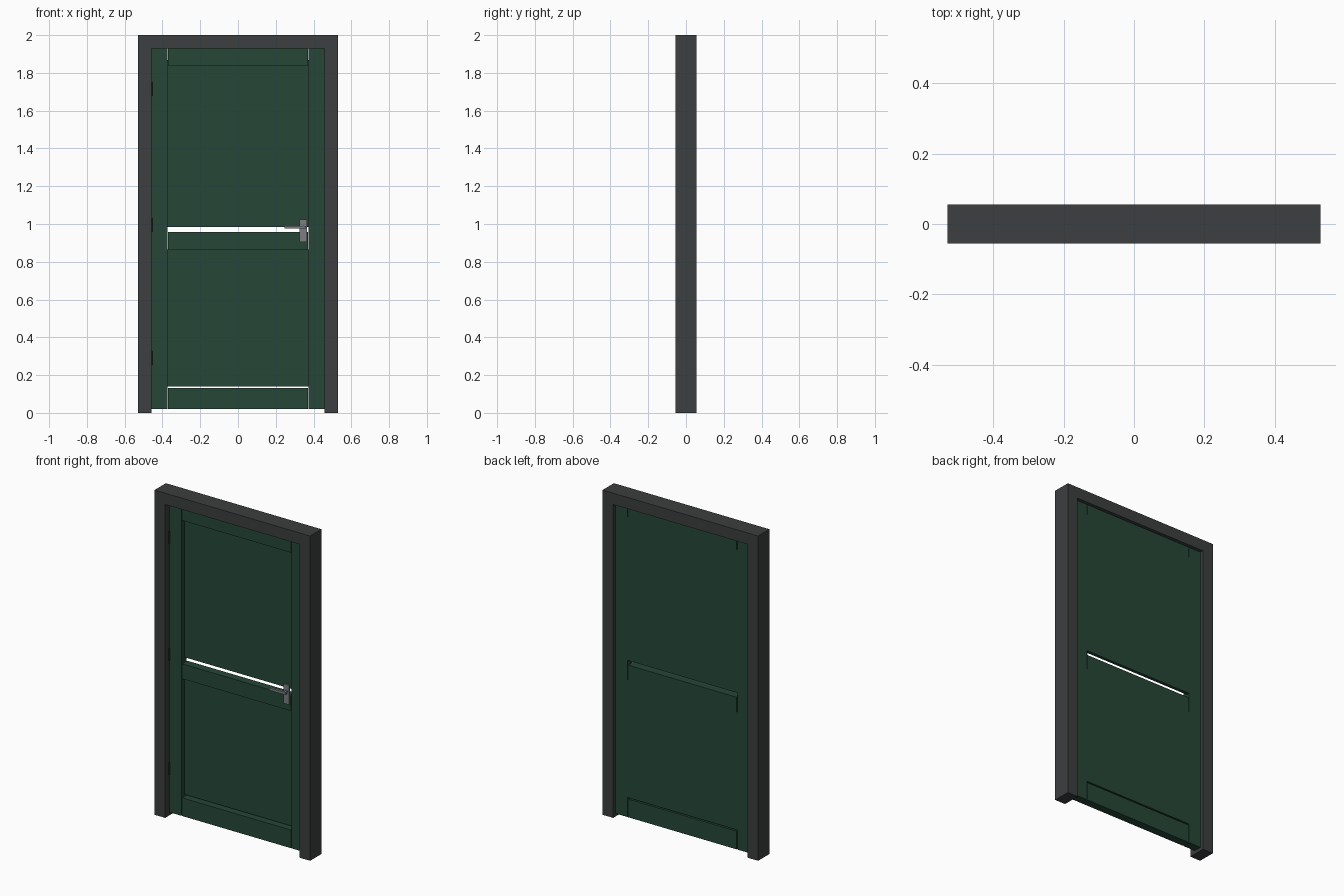
import bpy, bmesh
from mathutils import Vector

if "Cube" in bpy.data.objects:
    bpy.data.objects.remove(bpy.data.objects["Cube"])


def material(name, rgb):
    m = bpy.data.materials.new(name)
    m.diffuse_color = (*rgb, 1)
    m.use_nodes = True
    m.node_tree.nodes["Principled BSDF"].inputs["Base Color"].default_value = m.diffuse_color
    return m


GREEN = material("green_paint", (0.019, 0.062, 0.038))
DARK = material("dark_grey_paint", (0.045, 0.049, 0.05))
STEEL = material("steel", (0.2, 0.21, 0.22))
BLACK = material("hinge_black", (0.02, 0.02, 0.022))


def add(name, bm, mat):
    me = bpy.data.meshes.new(name)
    bm.to_mesh(me)
    bm.free()
    me.materials.append(mat)
    ob = bpy.data.objects.new(name, me)
    bpy.context.collection.objects.link(ob)
    return ob


def box(name, x, y, z, mat):
    bm = bmesh.new()
    bmesh.ops.create_cube(bm, size=1)
    lo, hi = Vector((x[0], y[0], z[0])), Vector((x[1], y[1], z[1]))
    for v in bm.verts:
        v.co = Vector([(lo[i] + hi[i]) / 2 + v.co[i] * (hi[i] - lo[i]) for i in range(3)])
    return add(name, bm, mat)


def cylinder(name, center, radius, length, axis, mat):
    bm = bmesh.new()
    bmesh.ops.create_cone(bm, cap_ends=True, segments=16, radius1=radius,
                          radius2=radius, depth=length)
    rot = Vector((0, 0, 1)).rotation_difference(Vector(axis)).to_matrix()
    for v in bm.verts:
        v.co = rot @ v.co + Vector(center)
    for f in bm.faces:
        f.smooth = len(f.verts) == 4
    for e in bm.edges:
        e.smooth = e.calc_face_angle(0) < 0.6
    return add(name, bm, mat)


# Door frame: one arch-shaped profile extruded through the wall depth
bm = bmesh.new()
outline = [(-.53, 0), (-.458, 0), (-.458, 1.93), (.458, 1.93), (.458, 0),
           (.53, 0), (.53, 2), (-.53, 2)]
face = bm.faces.new([bm.verts.new((x, -.055, z)) for x, z in outline])
ext = bmesh.ops.extrude_face_region(bm, geom=[face])
for v in ext["geom"]:
    if isinstance(v, bmesh.types.BMVert):
        v.co.y = .055
bmesh.ops.recalc_face_normals(bm, faces=bm.faces)
add("door_frame", bm, DARK)

# Door leaf: stiles and rails are thick, panels are thin and flush at the back
FRONT, BACK, PANEL = -.015, .035, .015
for side, s in (("left", -1), ("right", 1)):
    box(side + "_stile", sorted((s * .457, s * .374)), (FRONT, BACK), (.02, 1.929), GREEN)

for name, z in (("top_rail", (1.84, 1.929)), ("middle_rail", (.865, .957)),
                ("bottom_rail", (.02, .132))):
    box(name, (-.37, .37), (FRONT, BACK), z, GREEN)

for name, z in (("upper_panel", (.985, 1.867)), ("lower_panel", (.14, .866))):
    box(name, (-.376, .376), (PANEL, BACK), z, GREEN)

# Hinges on the left edge
for i, z in enumerate((.29, .995, 1.715)):
    cylinder(f"hinge_{i + 1}", (-.458, FRONT, z), .006, .075, (0, 0, 1), BLACK)

# Handle: backplate, neck and lever
box("handle_plate", (.326, .366), (-.025, FRONT), (.905, 1.025), STEEL)
cylinder("handle_neck", (.348, -.036, .983), .008, .03, (0, 1, 0), STEEL)
box("handle_lever", (.247, .36), (-.053, -.039), (.975, .99), STEEL)
